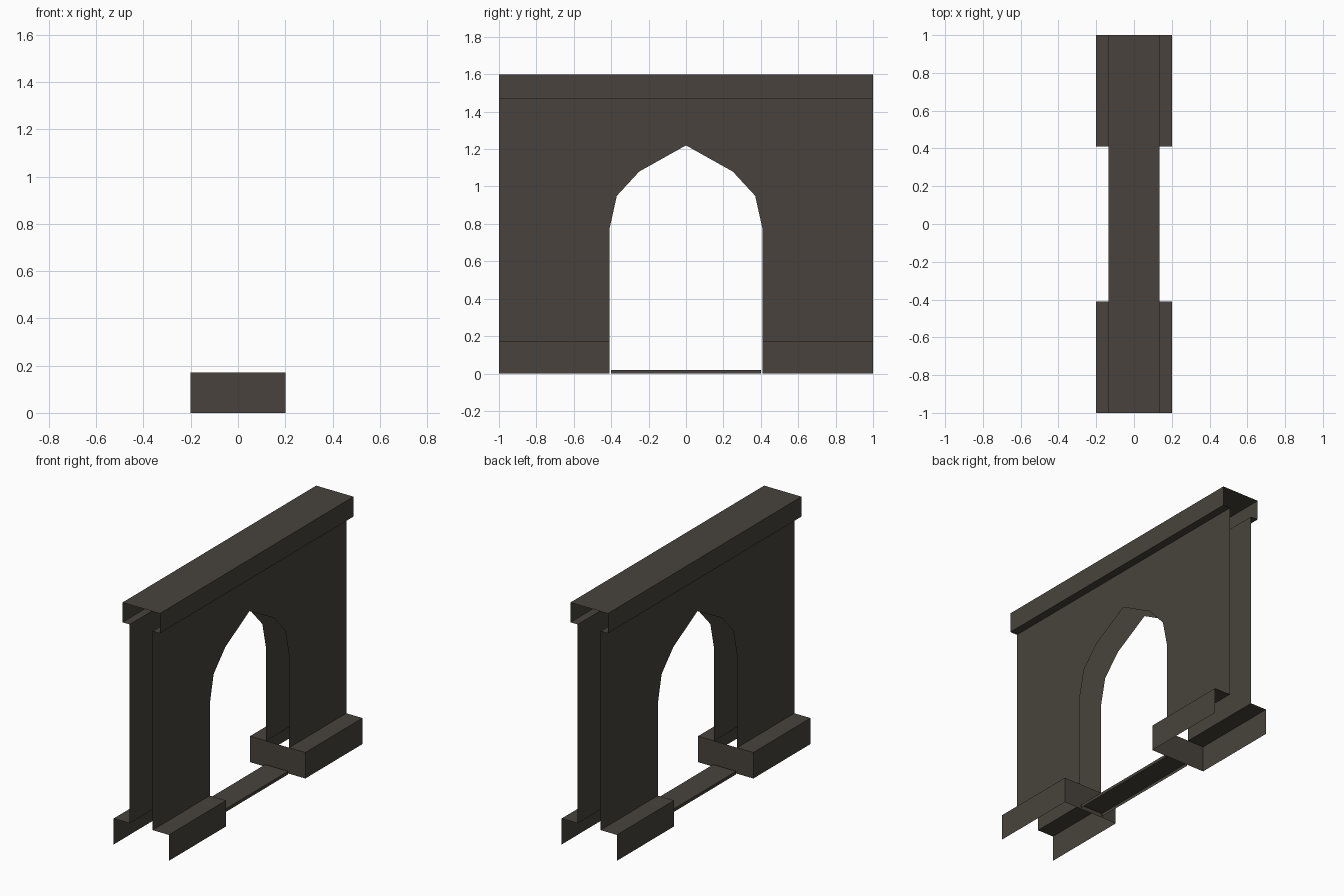
import bpy

cube = bpy.data.objects.get("Cube")
if cube:
    bpy.data.objects.remove(cube, do_unlink=True)

# One dark stone colour
STONE = (0.065, 0.055, 0.045, 1.0)
stone = bpy.data.materials.new("dark_stone")
stone.use_nodes = True
stone.diffuse_color = STONE
bsdf = stone.node_tree.nodes["Principled BSDF"]
bsdf.inputs["Base Color"].default_value = STONE
bsdf.inputs["Roughness"].default_value = 0.9

# Main sizes
HALF_LENGTH = 1.0
WALL_X, CAP_X, PLINTH_X = 0.083, 0.135, 0.2
PLINTH_Z, CAP_Z, TOP_Z = 0.17, 1.47, 1.6
OPENING = 0.41


def add_object(name, verts, faces):
    mesh = bpy.data.meshes.new(name)
    mesh.from_pydata(verts, [], faces)
    mesh.materials.append(stone)
    obj = bpy.data.objects.new(name, mesh)
    bpy.context.collection.objects.link(obj)
    return obj


def sweep(name, profile, y0, y1):
    """Open shell: an (x, z) profile, left to right, drawn out along y."""
    n = len(profile)
    verts = [(x, y, z) for y in (y0, y1) for x, z in profile]
    faces = [(i, i + 1, n + i + 1, n + i) for i in range(n - 1)]
    return add_object(name, verts, faces)


# Wall sheets with a pointed arch opening, open at both ends
half_arch = [(OPENING, PLINTH_Z), (OPENING, 0.77), (0.37, 0.95), (0.25, 1.08)]
arch = [(-y, z) for y, z in half_arch] + [(0, 1.22)] + half_arch[::-1]
outline = arch + [(HALF_LENGTH, PLINTH_Z), (HALF_LENGTH, CAP_Z),
                  (-HALF_LENGTH, CAP_Z), (-HALF_LENGTH, PLINTH_Z)]
for name, side in (("wall_left", 1), ("wall_right", -1)):
    verts = [(side * WALL_X, y, z) for y, z in outline]
    add_object(name, verts, [tuple(range(len(verts)))[::side]])

# Hollow coping along the top
sweep("coping", [(-WALL_X, CAP_Z), (-CAP_X, CAP_Z), (-CAP_X, TOP_Z),
                 (CAP_X, TOP_Z), (CAP_X, CAP_Z), (WALL_X, CAP_Z)],
      -HALF_LENGTH, HALF_LENGTH)

# Plinths at the foot of each pier
for end, y0, y1 in (("front", -HALF_LENGTH, -OPENING),
                    ("back", OPENING, HALF_LENGTH)):
    sweep(end + "_plinth_left",
          [(WALL_X, PLINTH_Z), (PLINTH_X, PLINTH_Z), (PLINTH_X, 0)], y0, y1)
    sweep(end + "_plinth_right",
          [(-PLINTH_X, 0), (-PLINTH_X, PLINTH_Z), (-WALL_X, PLINTH_Z)], y0, y1)
    # Closing face toward the doorway
    y = y1 if end == "front" else y0
    corners = [(-PLINTH_X, y, 0), (PLINTH_X, y, 0),
               (PLINTH_X, y, PLINTH_Z), (-PLINTH_X, y, PLINTH_Z)]
    order = (3, 2, 1, 0) if end == "front" else (0, 1, 2, 3)
    add_object(end + "_plinth_end", corners, [order])

# Low threshold between the piers
sweep("threshold", [(-WALL_X, 0), (-WALL_X, 0.02), (WALL_X, 0.02), (WALL_X, 0)],
      -0.4, 0.4)
